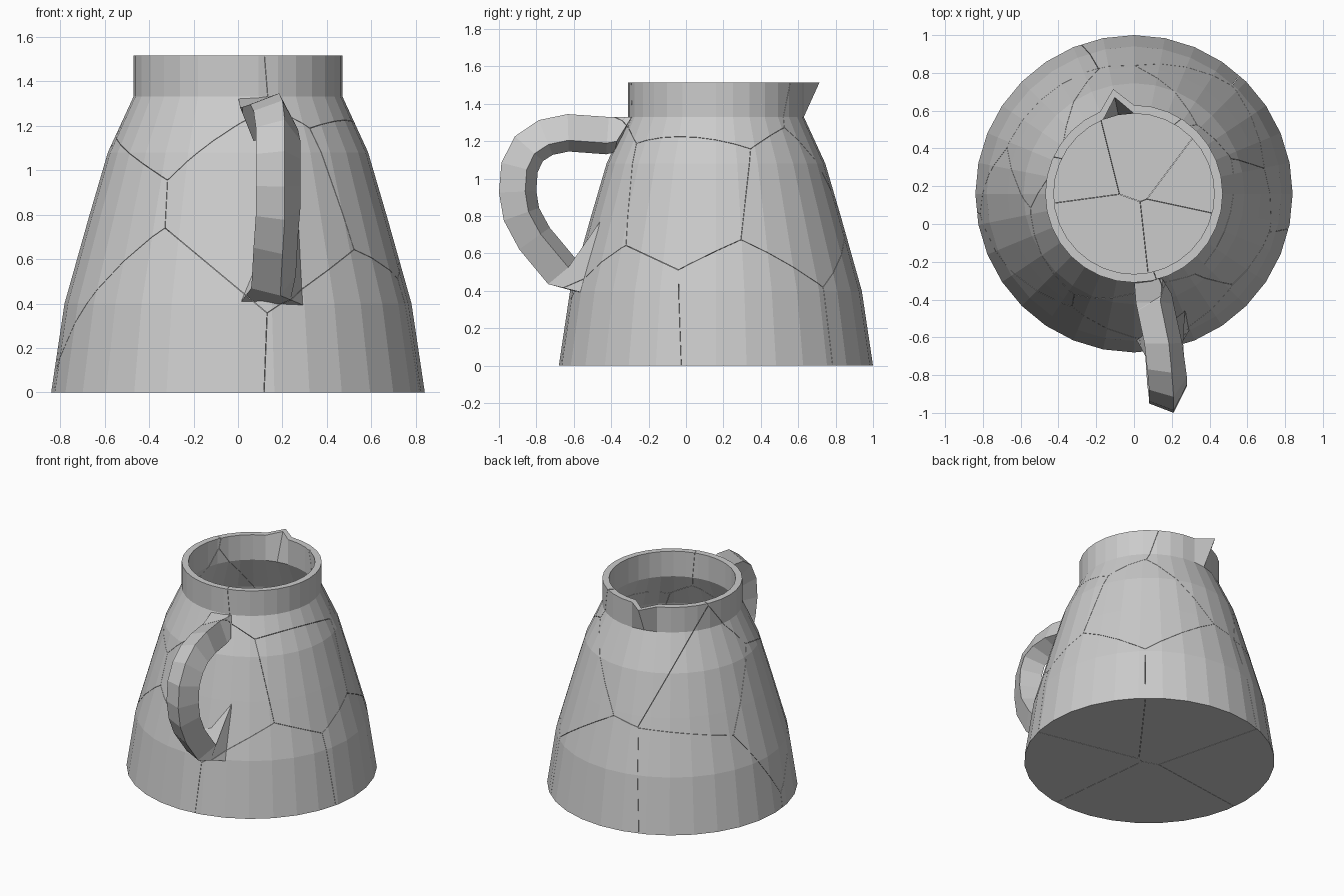
import bpy, bmesh
from math import cos, sin, pi
from mathutils import Vector

if "Cube" in bpy.data.objects:
    bpy.data.objects.remove(bpy.data.objects["Cube"], do_unlink=True)

clay = bpy.data.materials.new("grey_clay")
clay.diffuse_color = (0.6, 0.6, 0.6, 1)
clay.use_nodes = True
clay.node_tree.nodes["Principled BSDF"].inputs["Base Color"].default_value = (0.6, 0.6, 0.6, 1)

SIDES = 32
CENTRE_Y = 0.16
WALL = 0.045


def bridge(bm, a, b):
    """Quads between two closed rings."""
    for i in range(len(a)):
        j = (i + 1) % len(a)
        bm.faces.new((a[i], a[j], b[j], b[i]))


def loft(rings):
    """Closed solid from a list of rings of points."""
    bm = bmesh.new()
    loops = [[bm.verts.new(p) for p in ring] for ring in rings]
    for a, b in zip(loops, loops[1:]):
        bridge(bm, a, b)
    bm.faces.new(loops[0])
    bm.faces.new(loops[-1])
    bmesh.ops.recalc_face_normals(bm, faces=bm.faces)
    return bm


# Jug body: outer profile up, inner profile down, one rim corner pulled into a spout
outer = [(0.84, 0), (0.78, 0.4), (0.67, 0.79), (0.585, 1.08), (0.47, 1.33), (0.47, 1.515)]
inner = [(r - WALL, max(z, 0.05)) for r, z in reversed(outer)]


def body_ring(r, z):
    ring = []
    for i in range(SIDES):
        a = 2 * pi * i / SIDES
        pull = 0.095 if i == 9 and z > 1.5 else 0
        ring.append(Vector(((r + pull) * cos(a), CENTRE_Y + (r + pull) * sin(a), z)))
    return ring


body = loft([body_ring(r, z) for r, z in outer + inner])

# Handle: a rolled rectangle swept along a bent path, with flared roots
path = [(0.11, -0.42, 1.23), (0.155, -0.63, 1.245), (0.17, -0.75, 1.22),
        (0.18, -0.84, 1.16), (0.18, -0.89, 1.06), (0.18, -0.90, 0.93),
        (0.18, -0.88, 0.81), (0.17, -0.81, 0.68), (0.16, -0.66, 0.50)]
section = [(-0.10, 0.05), (0.03, 0.10), (0.10, -0.04), (-0.04, -0.10)]
path = [Vector(p) for p in path]
rings = [[Vector(p) for p in ((0.0, -0.29, 1.33), (0.15, -0.29, 1.33),
                              (0.2, -0.37, 1.2), (0.07, -0.38, 1.14))]]
for i, p in enumerate(path):
    t = path[min(i + 1, len(path) - 1)] - path[max(i - 1, 0)]
    out = Vector((0, t.z, -t.y)).normalized()
    rings.append([p + Vector((s, 0, 0)) + out * h for s, h in section])
rings.append([Vector(p) for p in ((0.0, -0.59, 0.39), (0.3, -0.55, 0.39),
                                  (0.27, -0.46, 0.77), (0.1, -0.49, 0.64))])
handle = loft(rings)

# Shards: each keeps the part of the solid nearest to its own seed
seeds = [Vector(s) for s in (
    (-0.35, -0.45, 0.25), (0.15, -0.45, 0.85), (-0.55, 0.0, 0.75), (-0.25, -0.1, 1.35),
    (0.55, -0.35, 0.2), (0.55, 0.0, 0.95), (0.3, 0.1, 1.4), (0.7, 0.35, 0.25),
    (0.45, 0.6, 0.85), (0.1, 0.8, 0.25), (-0.1, 0.6, 1.2), (-0.5, 0.65, 0.3),
    (-0.45, 0.45, 1.0))]
GAP = 0.001


def shatter(solid, name):
    for k, seed in enumerate(seeds):
        bm = solid.copy()
        for other in seeds:
            if other is seed or not bm.verts:
                continue
            axis = (other - seed).normalized()
            cut = bmesh.ops.bisect_plane(
                bm, geom=bm.verts[:] + bm.edges[:] + bm.faces[:], dist=1e-5,
                plane_co=(seed + other) / 2 - axis * GAP, plane_no=axis, clear_outer=True)
            edges = [e for e in cut["geom_cut"]
                     if isinstance(e, bmesh.types.BMEdge) and e.is_boundary]
            if edges:
                bmesh.ops.triangle_fill(bm, edges=edges, use_beauty=True, normal=axis)
        if bm.faces:
            bmesh.ops.recalc_face_normals(bm, faces=bm.faces)
            mesh = bpy.data.meshes.new(f"{name}_{k + 1}")
            bm.to_mesh(mesh)
            mesh.materials.append(clay)
            bpy.context.collection.objects.link(bpy.data.objects.new(mesh.name, mesh))
        bm.free()
    solid.free()


shatter(body, "jug_shard")
shatter(handle, "handle_shard")
